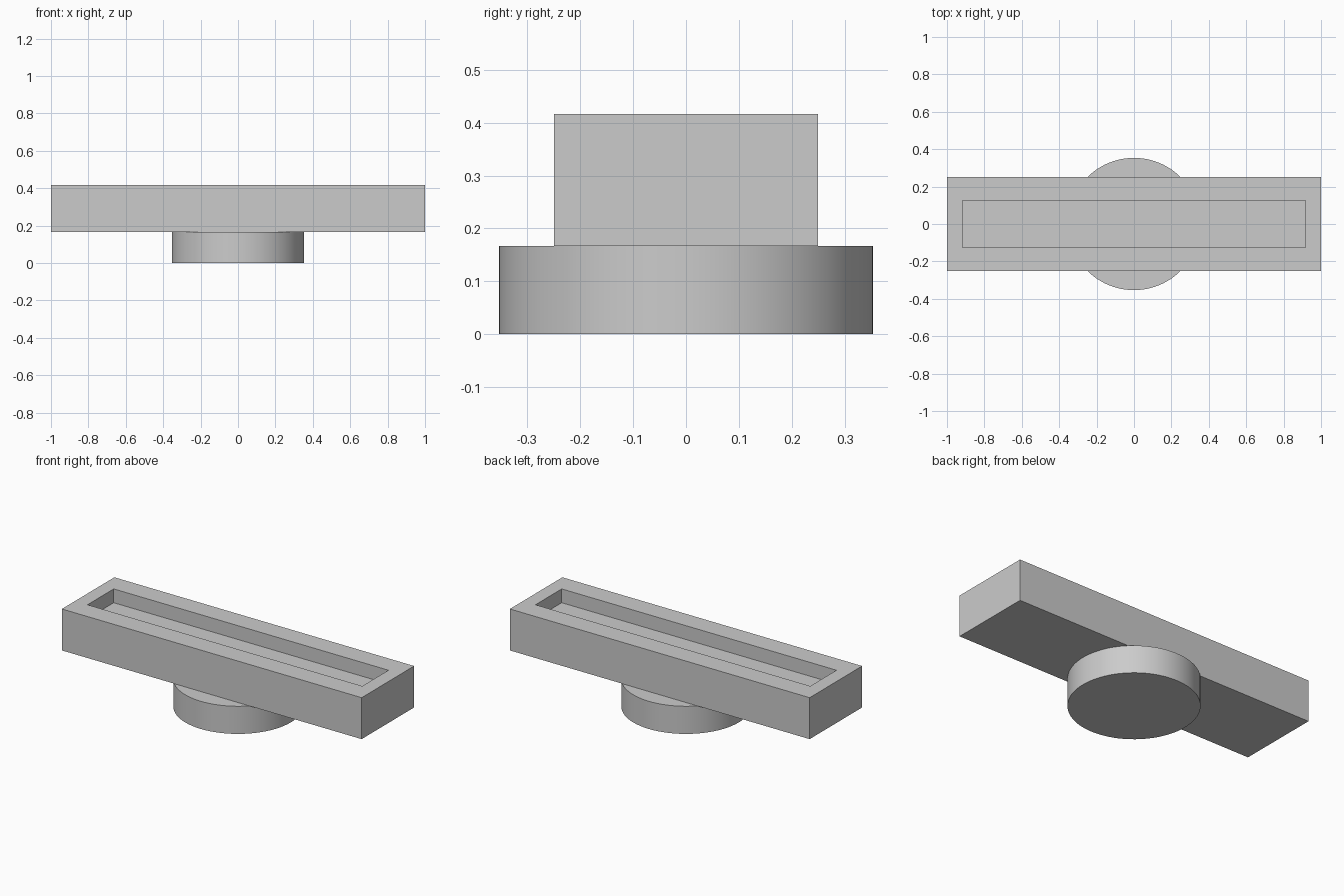
import bpy
import bmesh
from mathutils import Matrix

default = bpy.data.objects.get("Cube")
if default:
    bpy.data.objects.remove(default, do_unlink=True)

UNIT = 1 / 12
BASE_HEIGHT = 2 * UNIT

# Single plain grey material
grey = bpy.data.materials.new("light grey")
grey.use_nodes = True
colour = (0.6, 0.6, 0.6, 1)
grey.diffuse_color = colour
grey.node_tree.nodes["Principled BSDF"].inputs["Base Color"].default_value = colour


def add_object(name, bm):
    mesh = bpy.data.meshes.new(name)
    bm.to_mesh(mesh)
    bm.free()
    mesh.materials.append(grey)
    obj = bpy.data.objects.new(name, mesh)
    bpy.context.collection.objects.link(obj)
    return obj


# Round pedestal
bm = bmesh.new()
radius = 3 * UNIT * 2 ** 0.5
bmesh.ops.create_cone(bm, cap_ends=True, segments=96, radius1=radius, radius2=radius,
                      depth=BASE_HEIGHT, matrix=Matrix.Translation((0, 0, BASE_HEIGHT / 2)))
pedestal = add_object("round_pedestal", bm)
bpy.context.view_layer.objects.active = pedestal
pedestal.select_set(True)
bpy.ops.object.shade_smooth_by_angle()

# Long tray: a block whose top face is inset and pushed down
bm = bmesh.new()
size = Matrix.Diagonal((24 * UNIT, 6 * UNIT, 3 * UNIT, 1))
bmesh.ops.create_cube(bm, size=1, matrix=Matrix.Translation((0, 0, BASE_HEIGHT + 1.5 * UNIT)) @ size)
bm.normal_update()
top = max(bm.faces, key=lambda f: f.calc_center_median().z)
bmesh.ops.inset_region(bm, faces=[top], thickness=UNIT)
for v in top.verts:
    v.co.x = 11 * UNIT * (1 if v.co.x > 0 else -1)
    v.co.y = 1.5 * UNIT * (1 if v.co.y > 0 else -1)

# Recess walls and floor
recess = bmesh.ops.extrude_face_region(bm, geom=[top])
floor_verts = [g for g in recess["geom"] if isinstance(g, bmesh.types.BMVert)]
bmesh.ops.translate(bm, verts=floor_verts, vec=(0, 0, -UNIT))
if top.is_valid:
    bmesh.ops.delete(bm, geom=[top], context="FACES_ONLY")
bmesh.ops.recalc_face_normals(bm, faces=bm.faces)
add_object("recessed_tray", bm)
